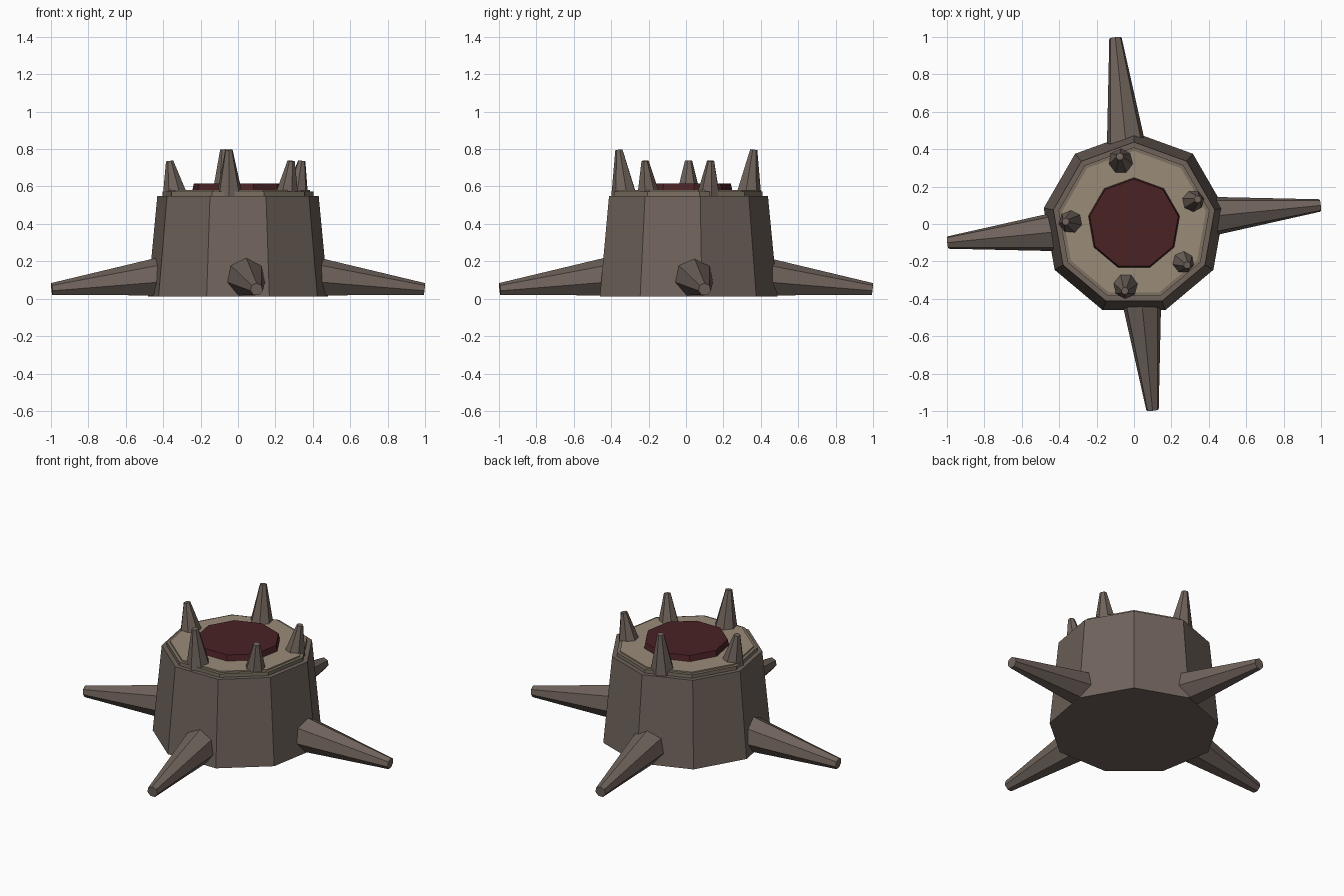
import bpy, math
from mathutils import Vector

cube = bpy.data.objects.get("Cube")
if cube:
    bpy.data.objects.remove(cube, do_unlink=True)


def material(name, rgb):
    m = bpy.data.materials.new(name)
    m.use_nodes = True
    m.diffuse_color = (*rgb, 1)
    m.node_tree.nodes["Principled BSDF"].inputs["Base Color"].default_value = (*rgb, 1)
    return m


bark = material("bark brown", (0.16, 0.125, 0.105))
wood = material("cut wood tan", (0.32, 0.26, 0.19))
rim = material("rim dark tan", (0.2, 0.165, 0.12))
core = material("core dark red", (0.07, 0.016, 0.018))


def frustum(name, start, end, r1, r2, sides, mat, first=90, up=Vector((0, 1, 0))):
    """Flat-shaded tapered prism between two points."""
    a, b = Vector(start), Vector(end)
    axis = (b - a).normalized()
    side = up.cross(axis).normalized()
    lift = axis.cross(side)
    verts = []
    for centre, r in ((a, r1), (b, r2)):
        for i in range(sides):
            t = math.radians(first) + math.tau * i / sides
            verts.append(centre + r * (side * math.cos(t) + lift * math.sin(t)))
    faces = [(i, (i + 1) % sides, (i + 1) % sides + sides, i + sides) for i in range(sides)]
    faces += [tuple(reversed(range(sides))), tuple(range(sides, 2 * sides))]
    mesh = bpy.data.meshes.new(name)
    mesh.from_pydata(verts, [], faces)
    mesh.materials.append(mat)
    obj = bpy.data.objects.new(name, mesh)
    bpy.context.collection.objects.link(obj)
    return obj


# Trunk and stacked discs on the cut top
frustum("trunk", (0, 0, 0.012), (0, 0, 0.55), 0.49, 0.438, 9, bark)
frustum("cut_rim", (0, 0, 0.54), (0, 0, 0.572), 0.41, 0.41, 9, rim)
frustum("cut_face", (0, 0, 0.55), (0, 0, 0.58), 0.39, 0.39, 9, wood)
frustum("core_disc", (0, 0, 0.57), (0, 0, 0.615), 0.25, 0.24, 9, core)

# Four roots, each swung slightly off the axes
for i, name in enumerate(("left", "back", "right", "front")):
    a = math.radians(90 * i + 5.7)
    d = Vector((math.cos(a), math.sin(a), 0))
    frustum("root_" + name, d * 0.1 + Vector((0, 0, 0.149)),
            d * 1.0 + Vector((0, 0, 0.05)), 0.147, 0.034, 7, bark, up=Vector((0, 0, 1)))

# Ring of spikes leaning outward: x, y, tip height, base radius
spikes = ((-0.07, 0.333, 0.80, 0.07), (0.314, 0.122, 0.74, 0.063),
          (0.262, -0.203, 0.74, 0.063), (-0.045, -0.33, 0.80, 0.07),
          (-0.337, 0.012, 0.74, 0.067))
for i, (x, y, top, r) in enumerate(spikes):
    frustum(f"spike_{i + 1}", (x, y, 0.555), (x * 1.085, y * 1.085, top - 0.003),
            r, 0.02, 7, bark, first=90 + 25 * i)
